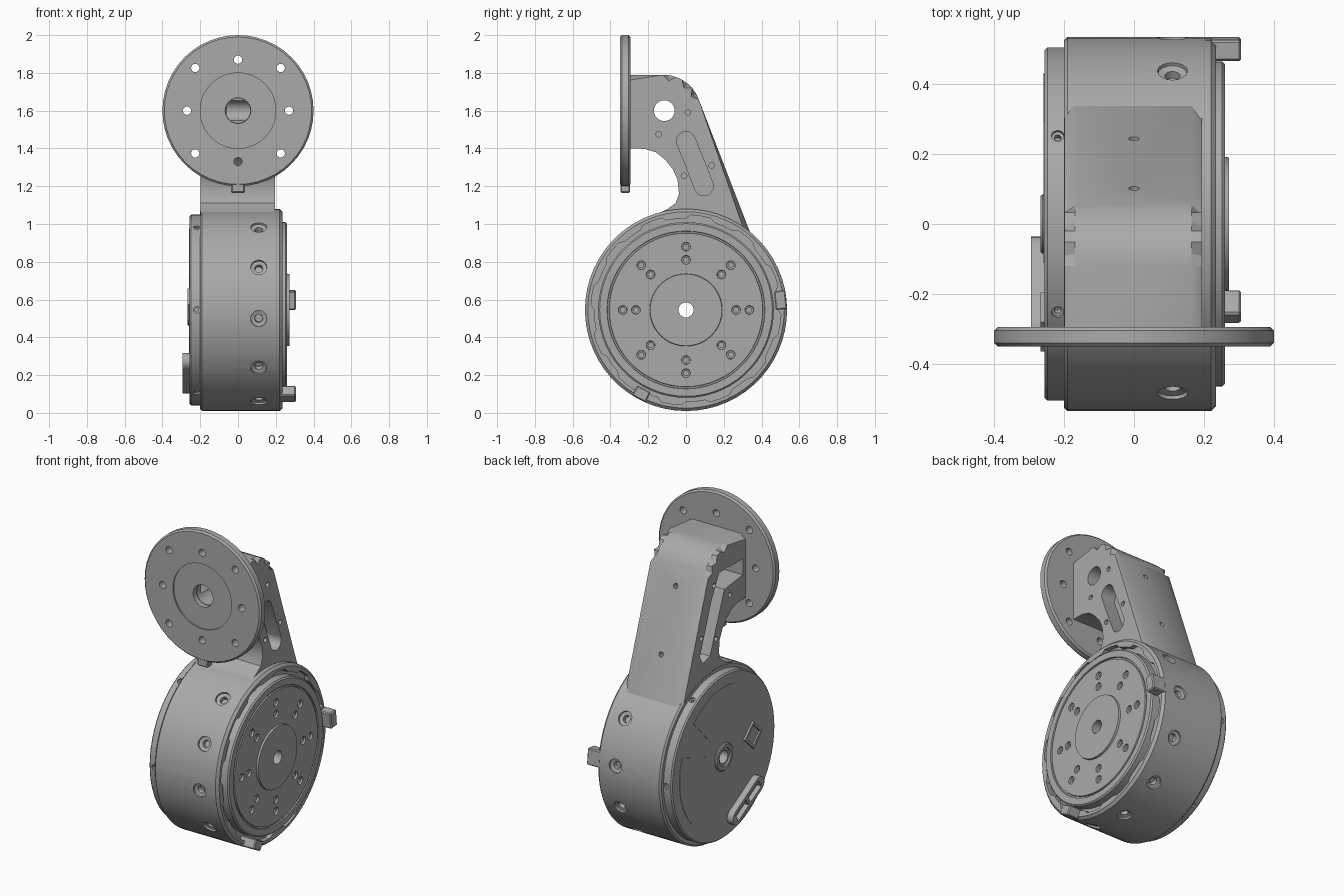
import bpy, bmesh
from math import sin, cos, pi, radians
from mathutils import Vector

if "Cube" in bpy.data.objects:
    bpy.data.objects.remove(bpy.data.objects["Cube"])

GREY = (0.4, 0.4, 0.4, 1)
metal = bpy.data.materials.new("grey metal")
metal.use_nodes = True
metal.diffuse_color = GREY
metal.node_tree.nodes["Principled BSDF"].inputs["Base Color"].default_value = GREY

ZC = 0.545                      # height of the motor axis
ZF = 1.6                        # height of the flange axis
X, Y = Vector((1, 0, 0)), Vector((0, 1, 0))


def radial(angle):
    """Direction in the side plane, measured from +y towards +z."""
    a = radians(angle)
    return Vector((0, cos(a), sin(a)))


def lathe(bm, origin, axis, profile, sides=24):
    """Solid of revolution from (radius, distance along axis) points."""
    q = Vector(axis).to_track_quat('Z', 'Y')
    rings = []
    for r, h in profile:
        rings.append([bm.verts.new(Vector(origin) + q @ Vector(
            (r * cos(2 * pi * i / sides), r * sin(2 * pi * i / sides), h)))
            for i in range(sides)])
    for a, b in zip(rings, rings[1:]):
        for i in range(sides):
            j = (i + 1) % sides
            bm.faces.new((a[i], a[j], b[j], b[i]))
    bm.faces.new(rings[0])
    bm.faces.new(rings[-1])


def prism(bm, points, x0, x1):
    """Side-plane (y, z) outline extruded along x."""
    a, b = ([bm.verts.new((x, y, z)) for y, z in points] for x in (x0, x1))
    n = len(points)
    for i in range(n):
        j = (i + 1) % n
        bm.faces.new((a[i], a[j], b[j], b[i]))
    bm.faces.new(a)
    bm.faces.new(b)
    return a, b


def rect(cy, cz, length, width, angle):
    u, v = radial(angle) * length / 2, radial(angle + 90) * width / 2
    c = Vector((0, cy, cz))
    return [(p.y, p.z) for p in (c + u + v, c - u + v, c - u - v, c + u - v)]


def stadium(p, q, r):
    p, q = Vector((0, *p)), Vector((0, *q))
    d = (q - p).normalized()
    n = Vector((0, -d.z, d.y))
    pts = []
    for c, s in ((p, 1), (q, -1)):
        for i in range(9):
            t = pi * i / 8
            pts.append(c + s * r * (n * cos(t) - d * sin(t)))
    return [(v.y, v.z) for v in pts]


def arc(cy, cz, r, a0, a1, n):
    pts = [radial(a0 + (a1 - a0) * i / n) * r for i in range(n + 1)]
    return [(cy + p.y, cz + p.z) for p in pts]


def make(name, bm):
    bmesh.ops.recalc_face_normals(bm, faces=bm.faces)
    mesh = bpy.data.meshes.new(name)
    bm.to_mesh(mesh)
    bm.free()
    mesh.materials.append(metal)
    ob = bpy.data.objects.new(name, mesh)
    bpy.context.collection.objects.link(ob)
    return ob


def finish(ob, cutter=None, bevel=0):
    bpy.ops.object.select_all(action='DESELECT')
    bpy.context.view_layer.objects.active = ob
    ob.select_set(True)
    if cutter:
        tool = make("cutter", cutter)
        tool.hide_render = True
        mod = ob.modifiers.new("cut", 'BOOLEAN')
        mod.operation, mod.solver, mod.object = 'DIFFERENCE', 'EXACT', tool
        mod.use_self = True
        bpy.ops.object.modifier_apply(modifier=mod.name)
        bpy.data.objects.remove(tool)
    if bevel:
        mod = ob.modifiers.new("edge", 'BEVEL')
        mod.width, mod.segments = bevel, 1
        bpy.ops.object.modifier_apply(modifier=mod.name)
    bpy.ops.object.shade_smooth_by_angle(angle=radians(30))


axis_at = (0, 0, ZC)
BORE = [(0.04, -0.5), (0.04, 0.5)]

# motor housing with notched rim recess and countersunk radial holes
bm, c = bmesh.new(), bmesh.new()
lathe(bm, axis_at, X, [(0.525, -0.2), (0.535, -0.19), (0.535, 0.22), (0.52, 0.235)], 60)
notched = []
for i in range(12):
    for off, r in ((0, 0.485), (6, 0.485), (12, 0.485), (15, 0.503), (21, 0.503), (27, 0.503)):
        p = radial(i * 30 + off) * r
        notched.append((p.y, ZC + p.z))
prism(c, notched, 0.205, 0.4)
for i in range(12):
    d = radial(5 + 30 * i)
    if i not in (2, 3):
        lathe(c, Vector((0.11, 0, ZC)) + d * 0.535, d,
              [(0.02, -0.04), (0.022, -0.018), (0.042, -0.012), (0.046, 0.03)], 16)
lathe(c, axis_at, X, BORE)
finish(make("motor_housing", bm), c)

# output rotor with ring groove and paired bolt holes
bm, c = bmesh.new(), bmesh.new()
lathe(bm, axis_at, X, [(0.465, 0.16), (0.465, 0.252), (0.457, 0.26), (0.418, 0.26),
                       (0.416, 0.252), (0.408, 0.252), (0.406, 0.26), (0.192, 0.26),
                       (0.19, 0.272)], 60)
for i in range(8):
    for r in (0.265, 0.335):
        lathe(c, Vector((0.26, 0, ZC)) + radial(45 * i) * r, X,
              [(0.013, -0.05), (0.013, -0.015), (0.022, -0.012), (0.026, 0.02)], 14)
lathe(c, axis_at, X, BORE)
finish(make("output_rotor", bm), c)

# stop tabs on the rim
for name, angle, width in (("back_stop_tab", 6, 0.1), ("lower_stop_tab", 242, 0.08)):
    bm = bmesh.new()
    p = radial(angle) * 0.503
    prism(bm, rect(p.y, ZC + p.z, 0.06, width, angle), 0.2, 0.306)
    finish(make(name, bm), None, 0.006)

# back cover with side screw holes
bm, c = bmesh.new(), bmesh.new()
lathe(bm, axis_at, X, [(0.497, -0.256), (0.505, -0.248), (0.505, -0.18)], 60)
for i in range(6):
    d = radial(60 * i)
    lathe(c, Vector((-0.218, 0, ZC)) + d * 0.505, d,
          [(0.01, -0.03), (0.01, -0.012), (0.018, -0.01), (0.018, 0.03)], 14)
lathe(c, axis_at, X, BORE)
finish(make("back_cover", bm), c)

# thin sector panels on the cover
for name, a0, a1 in (("upper_cover_panel", 47, 105), ("lower_cover_panel", -47, 20)):
    bm = bmesh.new()
    prism(bm, arc(0, ZC, 0.43, a0, a1, 12) + arc(0, ZC, 0.19, a1, a0, 6), -0.2585, -0.25)
    finish(make(name, bm))

# cover hub
bm, c = bmesh.new(), bmesh.new()
lathe(bm, axis_at, X, [(0.078, -0.268), (0.085, -0.262), (0.085, -0.24)], 32)
lathe(c, axis_at, X, [(0.06, -0.3), (0.055, -0.258)])
lathe(c, axis_at, X, BORE)
finish(make("cover_hub", bm), c)

# diamond socket
bm, c = bmesh.new(), bmesh.new()
prism(bm, rect(-0.28, 0.575, 0.12, 0.12, 45), -0.268, -0.24)
prism(c, rect(-0.28, 0.575, 0.09, 0.09, 45), -0.3, -0.258)
finish(make("diamond_socket", bm), c)

# connector bar with two sockets
bm, c = bmesh.new(), bmesh.new()
mid, along = Vector((0, -0.19, 0.21)), radial(150)
ends = [mid + along * s * 0.125 for s in (-1, 1)]
prism(bm, stadium(*[(e.y, e.z) for e in ends], 0.046), -0.295, -0.24)
for s in (-1, 1):
    p = mid + along * s * 0.07
    prism(c, rect(p.y, p.z, 0.12, 0.05, 150), -0.32, -0.265)
finish(make("connector_bar", bm), c)

# arm: profile with chamfered top and back edges
outer = ([(-0.31, 1.79)] + arc(-0.12, 1.59, 0.2, 90, 20, 7) + [(0.38, 0.85)])
inner = [(0.2, 0.75), (-0.15, 0.8), (-0.17, 1.045), (-0.1, 1.078), (-0.055, 1.11), (-0.037, 1.16),
         (-0.045, 1.235), (-0.07, 1.29), (-0.11, 1.34), (-0.16, 1.38), (-0.22, 1.398), (-0.31, 1.4)]
bm, c = bmesh.new(), bmesh.new()
sides = prism(bm, outer + inner, -0.199, 0.195)
edges = [bm.edges.get((ring[i], ring[i + 1])) for ring in sides for i in range(len(outer) - 1)]
bmesh.ops.bevel(bm, geom=edges, offset=0.03, offset_type='OFFSET', segments=1,
                affect='EDGES', profile=0.5)
lathe(c, (0, -0.115, ZF), X, [(0.055, -0.4), (0.055, 0.4)])
lathe(c, (0, 0, ZF), Y, [(0.065, -0.4), (0.065, -0.1)])
prism(c, stadium((0.0, 1.44), (0.095, 1.2), 0.05), 0.1, 0.3)
prism(c, [(0.15, 1.2), (0.03, 1.52), (-0.04, 1.65), (-0.27, 1.65), (-0.27, 1.55),
          (-0.09, 1.53), (0.05, 1.17), (0.12, 1.15)], -0.3, -0.06)
for y, z in ((0.01, 1.59), (-0.145, 1.475), (0.135, 1.31), (-0.01, 1.255)):
    for s in (-1, 1):
        lathe(c, (s * 0.2, y, z), X * s, [(0.015, -0.05), (0.015, 0.05)], 14)
slope = radial(20)
for y in (0.1, 0.235):
    z = 1.658 - (y - 0.068) * 2.75
    lathe(c, (0, y, z), slope, [(0.015, -0.05), (0.015, 0.05)], 14)
finish(make("arm", bm), c)

# mounting flange with chamfered rim, recess, bolt holes
bm, c = bmesh.new(), bmesh.new()
lathe(bm, (0, 0, ZF), Y, [(0.39, -0.35), (0.4, -0.34), (0.4, -0.305), (0.39, -0.295)], 48)
lathe(c, (0, 0, ZF), Y, [(0.2, -0.4), (0.2, -0.342)], 40)
lathe(c, (0, 0, ZF), Y, [(0.068, -0.45), (0.068, -0.2)])
for i in range(8):
    r = 0.32 if i % 2 else 0.27
    lathe(c, (r * cos(pi * i / 4), 0, ZF + r * sin(pi * i / 4)), Y,
          [(0.022, -0.45), (0.022, -0.2)], 16)
finish(make("mounting_flange", bm), c)

# locating key under the flange
bm = bmesh.new()
a, b = prism(bm, [(-0.348, 1.165), (-0.297, 1.165), (-0.297, 1.23), (-0.348, 1.23)], -0.036, 0.036)
finish(make("flange_key", bm), None, 0.006)
